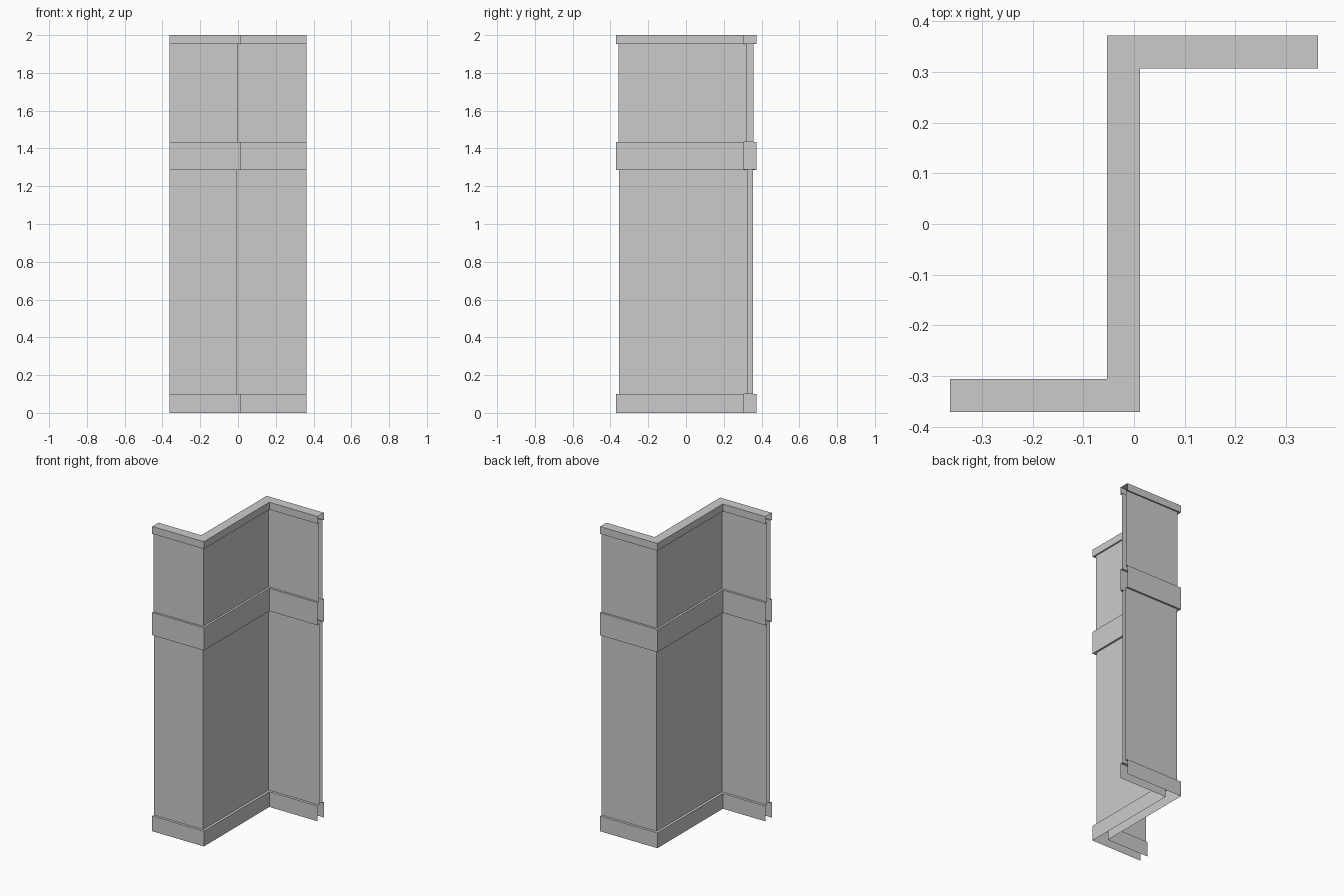
import bpy, bmesh

if "Cube" in bpy.data.objects:
    bpy.data.objects.remove(bpy.data.objects["Cube"])

# Z-shaped centre line in plan: (x, y, offset direction of the left side)
PATH = [(-0.363, -0.3385, 0, 1), (-0.0205, -0.3385, -1, 1),
        (-0.0205, 0.340, -1, 1), (0.363, 0.340, 0, 1)]
TRIM, LOWER, UPPER = 0.0325, 0.0155, 0.0185   # half thicknesses


def sweep(name, profile, cap=False):
    """Sweep (half thickness, z) points down both sides of the path; ends stay open."""
    bm = bmesh.new()
    rims = []
    for side in (1, -1):
        rows = [[bm.verts.new((x + side * d * nx, y + side * d * ny, z))
                 for x, y, nx, ny in PATH] for d, z in profile]
        for a, b in zip(rows, rows[1:]):
            for i in range(len(PATH) - 1):
                f = [a[i], a[i + 1], b[i + 1], b[i]]
                bm.faces.new(f[::-1] if side == 1 else f)
        rims.append(rows[-1])
    if cap:
        left, right = rims
        for i in range(len(PATH) - 1):
            bm.faces.new([right[i], right[i + 1], left[i + 1], left[i]])
    mesh = bpy.data.meshes.new(name)
    bm.to_mesh(mesh)
    bm.free()
    obj = bpy.data.objects.new(name, mesh)
    bpy.context.collection.objects.link(obj)
    return obj


# Skirting with a flat ledge on top
sweep("base_trim", [(TRIM, 0), (TRIM, 0.10), (LOWER, 0.10)])
# Recessed lower panels
sweep("lower_wall", [(LOWER, 0.10), (LOWER, 1.29)])
# Projecting middle band
sweep("middle_band", [(LOWER, 1.29), (TRIM, 1.286), (TRIM, 1.435), (UPPER, 1.435)])
# Recessed upper panels
sweep("upper_wall", [(UPPER, 1.435), (UPPER, 1.956)])
# Capped top trim
sweep("top_trim", [(UPPER, 1.956), (TRIM, 1.952), (TRIM, 2.0)], cap=True)
